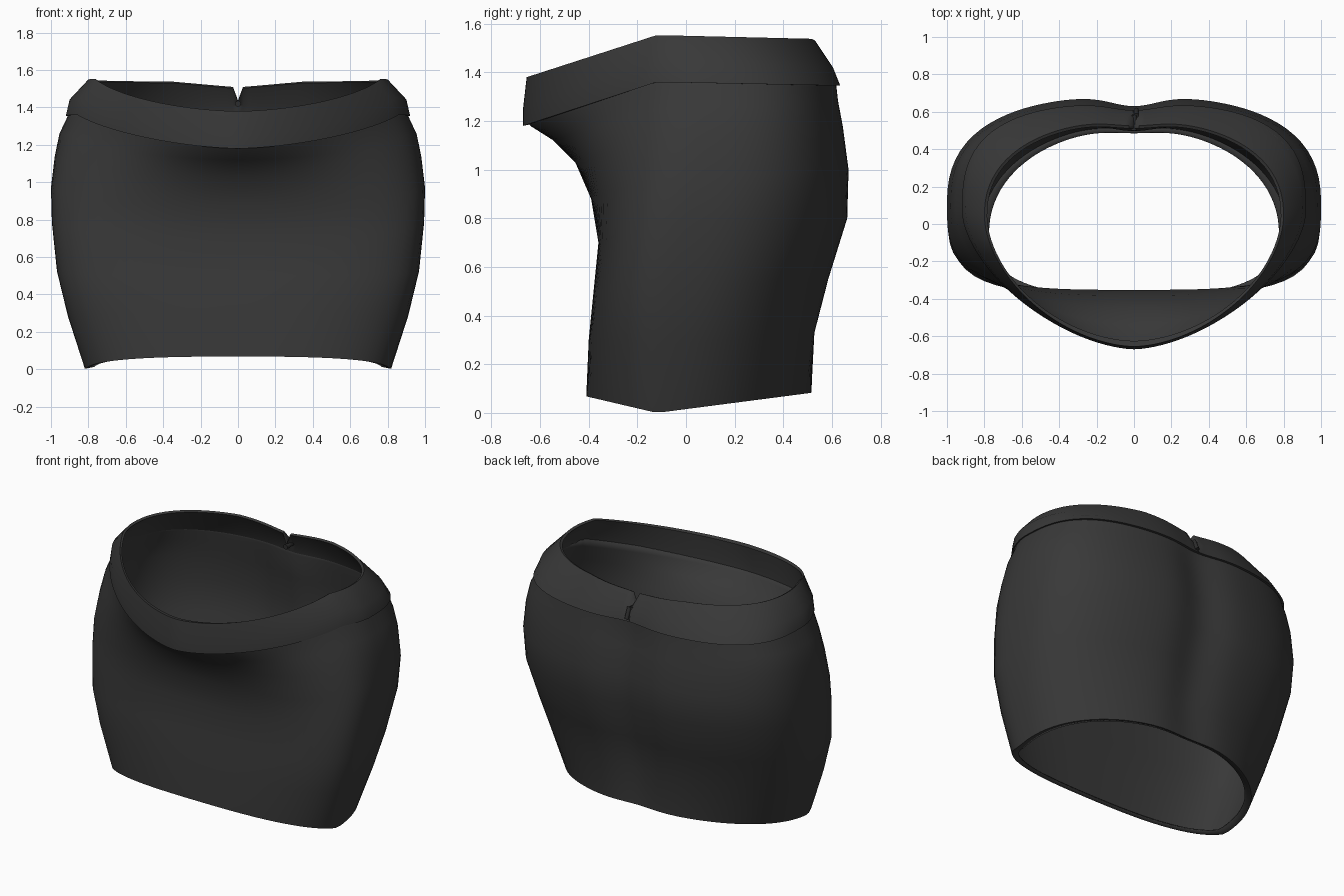
import bpy, bmesh, math
from mathutils import Vector

cube = bpy.data.objects.get("Cube")
if cube:
    bpy.data.objects.remove(cube)

SEGMENTS = 120
HIP_Y = -0.12    # where each ring is highest or lowest at the side


def make_material(name, grey):
    mat = bpy.data.materials.new(name)
    mat.use_nodes = True
    colour = (grey, grey, grey, 1)
    mat.diffuse_color = colour
    bsdf = mat.node_tree.nodes["Principled BSDF"]
    bsdf.inputs["Base Color"].default_value = colour
    bsdf.inputs["Roughness"].default_value = 0.8
    return mat


cloth = make_material("charcoal_cloth", 0.04)
metal = make_material("dark_zip", 0.025)


def ring_points(zf, zs, zb, w, yf, ym, yb, nf, nb, crease, notch=0):
    """Rounded section: flat or pointed at the front, creased at the back."""
    points = []
    for i in range(SEGMENTS):
        a = 2 * math.pi * i / SEGMENTS
        s, c = math.sin(a), -math.cos(a)
        depth, n = (ym - yf, nf) if c < 0 else (yb - ym, nb)
        r = (abs(s / w) ** n + abs(c / depth) ** n) ** (-1 / n)
        x, y = r * s, ym + r * c
        if y < HIP_Y:
            z = zs + (zf - zs) * (HIP_Y - y) / (HIP_Y - yf)
        else:
            z = zs + (zb - zs) * (y - HIP_Y) / (yb - HIP_Y)
        if c > 0:
            y -= crease * math.exp(-(x / 0.17) ** 2)
            if notch:
                z -= 0.03 * max(0, 1 - abs(x) / 0.35)
                if i == SEGMENTS // 2:
                    z -= notch
        points.append((x, y, z))
    return points


def loft(name, rings, closed=False):
    bm = bmesh.new()
    loops = [[bm.verts.new(p) for p in ring_points(*r)] for r in rings]
    pairs = list(zip(loops, loops[1:]))
    if closed:
        pairs.append((loops[-1], loops[0]))
    for low, high in pairs:
        for i in range(SEGMENTS):
            j = (i + 1) % SEGMENTS
            bm.faces.new((low[i], low[j], high[j], high[i]))
    bmesh.ops.recalc_face_normals(bm, faces=bm.faces)
    mesh = bpy.data.meshes.new(name)
    bm.to_mesh(mesh)
    bm.free()
    obj = bpy.data.objects.new(name, mesh)
    bpy.context.collection.objects.link(obj)
    return finish(obj, cloth)


def finish(obj, mat):
    obj.data.materials.append(mat)
    bpy.ops.object.select_all(action='DESELECT')
    obj.select_set(True)
    bpy.context.view_layer.objects.active = obj
    bpy.ops.object.shade_smooth_by_angle(angle=math.radians(50))
    return obj


# Skirt body, turned-in hem up to just inside the waistband
# (front z, side z, back z, half width, front y, middle y, back y,
#  front n, back n, crease)
body = loft("skirt_body", [
    (.073, .01, .09, .775, -.385, -.05, .505, 2.7, 2.1, .02),
    (.068, .00, .085, .82, -.41, -.05, .535, 2.7, 2.1, .025),
    (.30, .28, .33, .91, -.40, -.03, .545, 3.0, 2.3, .04),
    (.50, .52, .55, .968, -.38, .00, .60, 3.4, 2.4, .045),
    (.70, .78, .80, .995, -.36, .05, .675, 3.4, 2.6, .05),
    (.88, .96, 1.0, 1.0, -.39, .09, .68, 3.0, 2.6, .05),
    (1.03, 1.12, 1.18, .98, -.455, .09, .655, 2.4, 2.7, .05),
    (1.12, 1.25, 1.28, .955, -.545, .07, .635, 1.9, 2.8, .045),
    (1.18, 1.35, 1.34, .913, -.64, .06, .627, 1.66, 2.9, .035),
    (1.215, 1.40, 1.38, .902, -.66, .06, .622, 1.64, 2.9, .033),
])
wall = body.modifiers.new("cloth_thickness", 'SOLIDIFY')
wall.thickness = 0.008
wall.offset = -1

# Waistband: a closed tube of outer and inner faces, notched at the back
loft("waistband", [
    (1.18, 1.36, 1.345, .92, -.67, .06, .643, 1.62, 2.9, .035),
    (1.25, 1.45, 1.42, .90, -.67, .06, .615, 1.65, 2.6, .03),
    (1.38, 1.553, 1.537, .80, -.655, .04, .55, 1.75, 2.3, .025, .07),
    (1.375, 1.545, 1.53, .785, -.625, .04, .535, 1.8, 2.3, .025, .07),
    (1.25, 1.44, 1.41, .88, -.645, .06, .60, 1.67, 2.6, .03),
    (1.185, 1.36, 1.345, .903, -.645, .06, .62, 1.65, 2.9, .035),
], closed=True)


# Zip at the centre back
def rod(name, start, end, radius):
    start, end = Vector(start), Vector(end)
    span = end - start
    bpy.ops.mesh.primitive_cylinder_add(
        vertices=12, radius=radius, depth=span.length,
        location=(start + end) / 2,
        rotation=span.to_track_quat('Z', 'Y').to_euler())
    obj = bpy.context.object
    obj.name = name
    return finish(obj, metal)


rod("zip_slit", (0, .604, 1.35), (0, .575, 1.43), 0.006)
rod("zip_pull", (.012, .61, 1.36), (.012, .58, 1.43), 0.013)
rod("zip_slider", (0, .50, 1.42), (0, .58, 1.42), 0.016)
